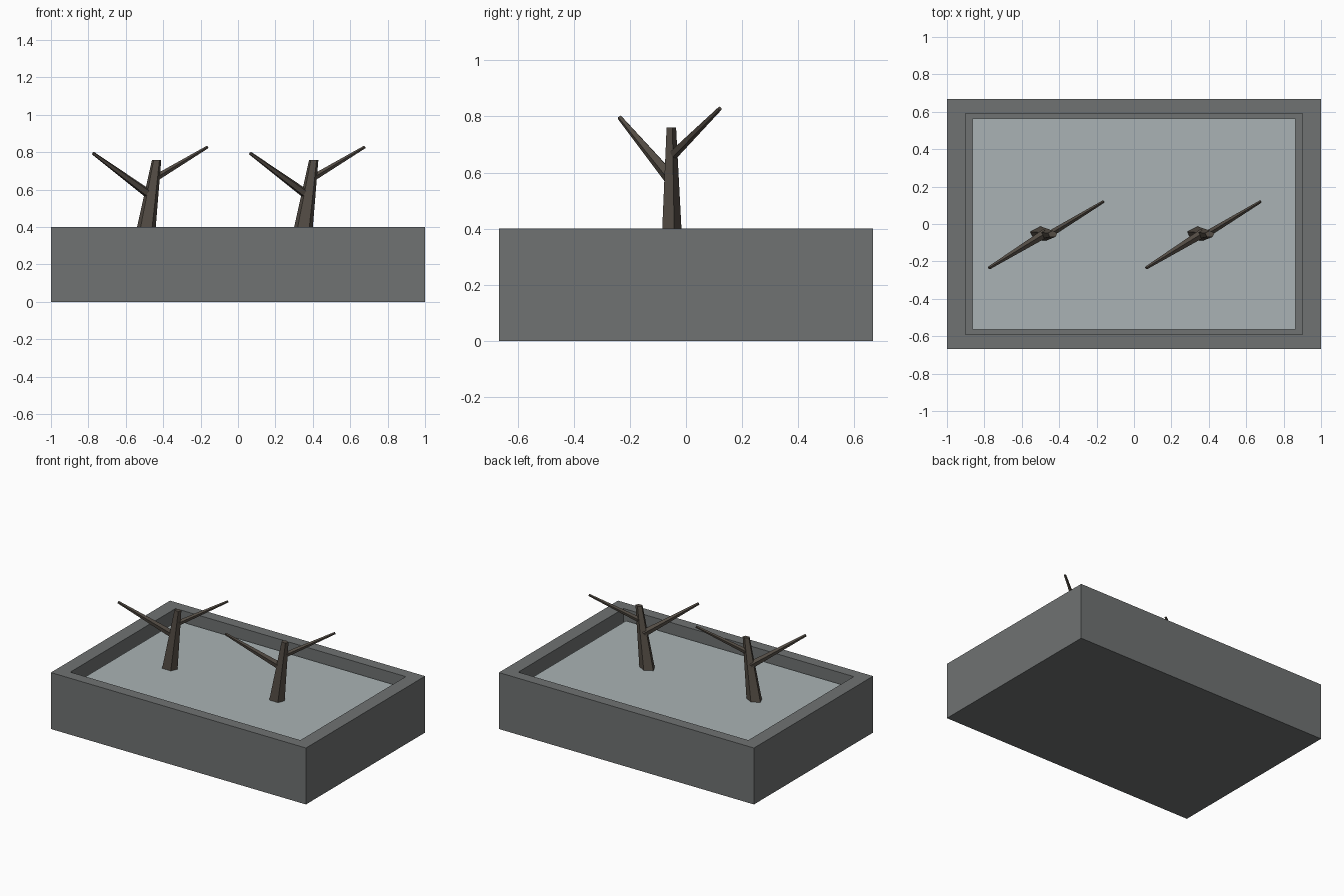
import bpy, bmesh, math
from mathutils import Vector

if "Cube" in bpy.data.objects:
    bpy.data.objects.remove(bpy.data.objects["Cube"])


def material(name, rgb):
    m = bpy.data.materials.new(name)
    m.diffuse_color = (*rgb, 1)
    m.use_nodes = True
    m.node_tree.nodes["Principled BSDF"].inputs["Base Color"].default_value = m.diffuse_color
    return m


STONE = material("stone", (0.16, 0.17, 0.17))
WATER = material("pale_fill", (0.40, 0.45, 0.46))
BARK = material("bark", (0.09, 0.075, 0.06))


def finish(bm, name, mat):
    bmesh.ops.recalc_face_normals(bm, faces=bm.faces)
    mesh = bpy.data.meshes.new(name)
    bm.to_mesh(mesh)
    bm.free()
    mesh.materials.append(mat)
    obj = bpy.data.objects.new(name, mesh)
    bpy.context.collection.objects.link(obj)
    return obj


def rect(bm, hx, hy, z):
    return [bm.verts.new((sx * hx, sy * hy, z))
            for sx, sy in ((-1, -1), (1, -1), (1, 1), (-1, 1))]


def stacked(name, rings, mat):
    """Closed shell through a list of rectangles (half x, half y, z)."""
    bm = bmesh.new()
    loops = [rect(bm, *r) for r in rings]
    bm.faces.new(loops[0])
    bm.faces.new(loops[-1])
    for a, b in zip(loops, loops[1:]):
        for i in range(4):
            j = (i + 1) % 4
            bm.faces.new((a[i], a[j], b[j], b[i]))
    return finish(bm, name, mat)


def limb(bm, start, end, r0, r1, u, v):
    """Five-sided tapered limb; u, v span the cross-section."""
    loops = []
    for c, r in ((start, r0), (end, r1)):
        loops.append([bm.verts.new(Vector(c)
                                   + u * r * math.cos(math.radians(90 + 72 * i))
                                   + v * r * math.sin(math.radians(90 + 72 * i)))
                      for i in range(5)])
    a, b = loops
    bm.faces.new(a)
    bm.faces.new(b)
    for i in range(5):
        j = (i + 1) % 5
        bm.faces.new((a[i], a[j], b[j], b[i]))


def branch(bm, start, end, r0, r1):
    axis = (Vector(end) - Vector(start)).normalized()
    u = axis.cross(Vector((0, 0, 1))).normalized()
    limb(bm, start, end, r0, r1, u, u.cross(axis))


# Trough with a recessed top, and the slab filling it
stacked("trough", [(1, 0.667, 0), (1, 0.667, 0.4),
                   (0.902, 0.59, 0.4), (0.902, 0.59, 0.27)], STONE)
stacked("fill_slab", [(0.864, 0.563, 0.27), (0.864, 0.563, 0.333)], WATER)

# Two identical bare trees
for side, shift in (("left", 0), ("right", 0.84)):
    bm = bmesh.new()
    limb(bm, (-0.50, -0.054, 0.333), (-0.435, -0.054, 0.76), 0.0575, 0.026,
         Vector((1, 0, 0)), Vector((0, 0.72, 0)))
    finish(bm, side + "_trunk", BARK).location.x = shift

    bm = bmesh.new()
    branch(bm, (-0.475, -0.05, 0.575), (-0.775, -0.235, 0.795), 0.025, 0.009)
    branch(bm, (-0.435, -0.045, 0.665), (-0.163, 0.12, 0.828), 0.018, 0.008)
    finish(bm, side + "_branches", BARK).location.x = shift
